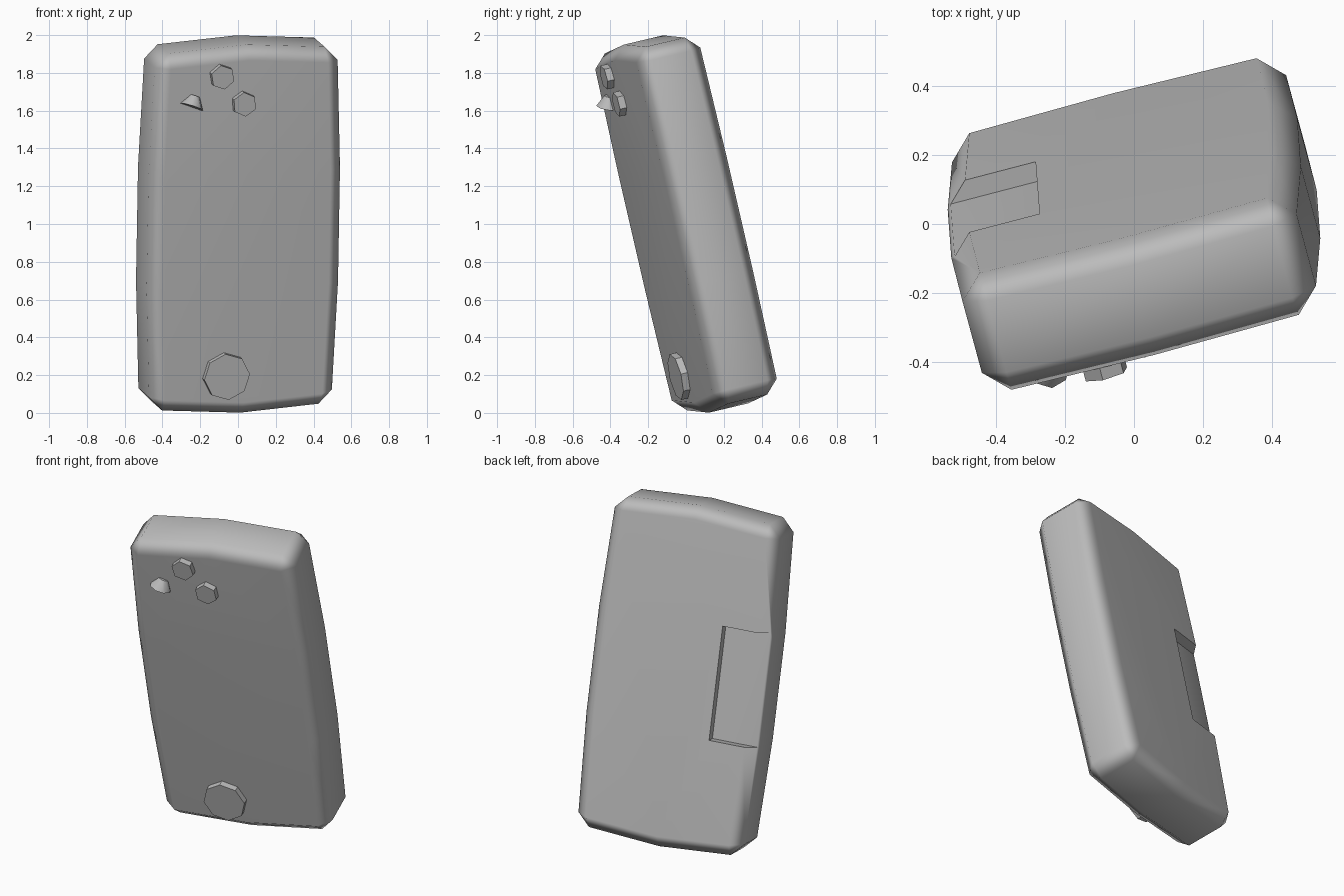
import bpy, bmesh
from math import radians
from mathutils import Matrix, Vector

if "Cube" in bpy.data.objects:
    bpy.data.objects.remove(bpy.data.objects["Cube"])

grey = bpy.data.materials.new("plain grey")
grey.use_nodes = True
colour = (0.5, 0.5, 0.5, 1)
grey.diffuse_color = colour
grey.node_tree.nodes["Principled BSDF"].inputs["Base Color"].default_value = colour

# The whole handset leans forward and is turned a little
POSE = (Matrix.Translation((0, 0, 1)) @ Matrix.Rotation(radians(1), 4, 'Y')
        @ Matrix.Rotation(radians(13), 4, 'X') @ Matrix.Rotation(radians(15), 4, 'Z'))
HALF_DEPTH = 0.18


def make_object(name, bm):
    bmesh.ops.recalc_face_normals(bm, faces=bm.faces)
    mesh = bpy.data.meshes.new(name)
    bm.to_mesh(mesh)
    bm.free()
    mesh.materials.append(grey)
    obj = bpy.data.objects.new(name, mesh)
    bpy.context.collection.objects.link(obj)
    return obj


def select_only(obj):
    bpy.ops.object.select_all(action='DESELECT')
    obj.select_set(True)
    bpy.context.view_layer.objects.active = obj


def button(name, x, z, radius, sides, turn=0.0):
    """Flat-faced stud standing out of the front."""
    bm = bmesh.new()
    place = (Matrix.Translation((x, -HALF_DEPTH, z)) @ Matrix.Rotation(radians(90), 4, 'X')
             @ Matrix.Rotation(radians(turn), 4, 'Z'))
    bmesh.ops.create_cone(bm, cap_ends=True, segments=sides, radius1=radius,
                          radius2=radius, depth=0.075, matrix=POSE @ place)
    return make_object(name, bm)


# Body: bulging outline, extruded and chamfered
quarter = [(0, 1.0), (0.498, 0.965), (0.524, 0.31)]
right = quarter + [(x, -z) for x, z in reversed(quarter)]
outline = right + [(-x, z) for x, z in reversed(right[1:-1])]
bm = bmesh.new()
front = bm.faces.new([bm.verts.new((x, -HALF_DEPTH, z)) for x, z in outline])
grown = bmesh.ops.extrude_face_region(bm, geom=[front], use_keep_orig=True)
bmesh.ops.translate(bm, vec=(0, 2 * HALF_DEPTH, 0),
                    verts=[g for g in grown["geom"] if isinstance(g, bmesh.types.BMVert)])
bmesh.ops.recalc_face_normals(bm, faces=bm.faces)
sharp = [e for e in bm.edges if e.calc_face_angle(0) > radians(40)]
bmesh.ops.bevel(bm, geom=sharp, offset=0.07, offset_type='OFFSET', segments=1,
                affect='EDGES', clamp_overlap=True)
bm.transform(POSE)
body = make_object("body", bm)

# Recess in the back, open at the side
bm = bmesh.new()
size, centre = Vector((0.6, 0.116, 0.67)), Vector((-0.542, HALF_DEPTH, 0.015))
bmesh.ops.create_cube(bm, size=1, matrix=POSE @ Matrix.Translation(centre) @ Matrix.Diagonal(size.to_4d()))
cutter = make_object("recess_cutter", bm)
cutter.hide_render = True
cut = body.modifiers.new("recess", 'BOOLEAN')
cut.operation, cut.object, cut.solver = 'DIFFERENCE', cutter, 'EXACT'
select_only(body)
bpy.ops.object.modifier_apply(modifier=cut.name)
bpy.data.objects.remove(cutter)
bpy.ops.object.shade_smooth_by_angle(angle=radians(58))
soft = body.modifiers.new("soft_chamfers", 'WEIGHTED_NORMAL')
soft.keep_sharp = True

# Buttons
button("upper_button", -0.155, 0.852, 0.066, 6, 10)
button("inner_button", -0.032, 0.70, 0.066, 6, 5)
button("lower_button", -0.103, -0.778, 0.125, 8, 5)

# Tilted outer button, half sunk in the front
bm = bmesh.new()
aim = Vector((0.35, 0.25, 0.9)).to_track_quat('Z', 'Y').to_matrix().to_4x4()
bmesh.ops.create_cone(bm, cap_ends=True, segments=8, radius1=0.064, radius2=0.028, depth=0.06,
                      matrix=POSE @ Matrix.Translation((-0.306, -HALF_DEPTH, 0.72)) @ aim)
outer = make_object("outer_button", bm)
select_only(outer)
bpy.ops.object.shade_smooth_by_angle(angle=radians(50))
